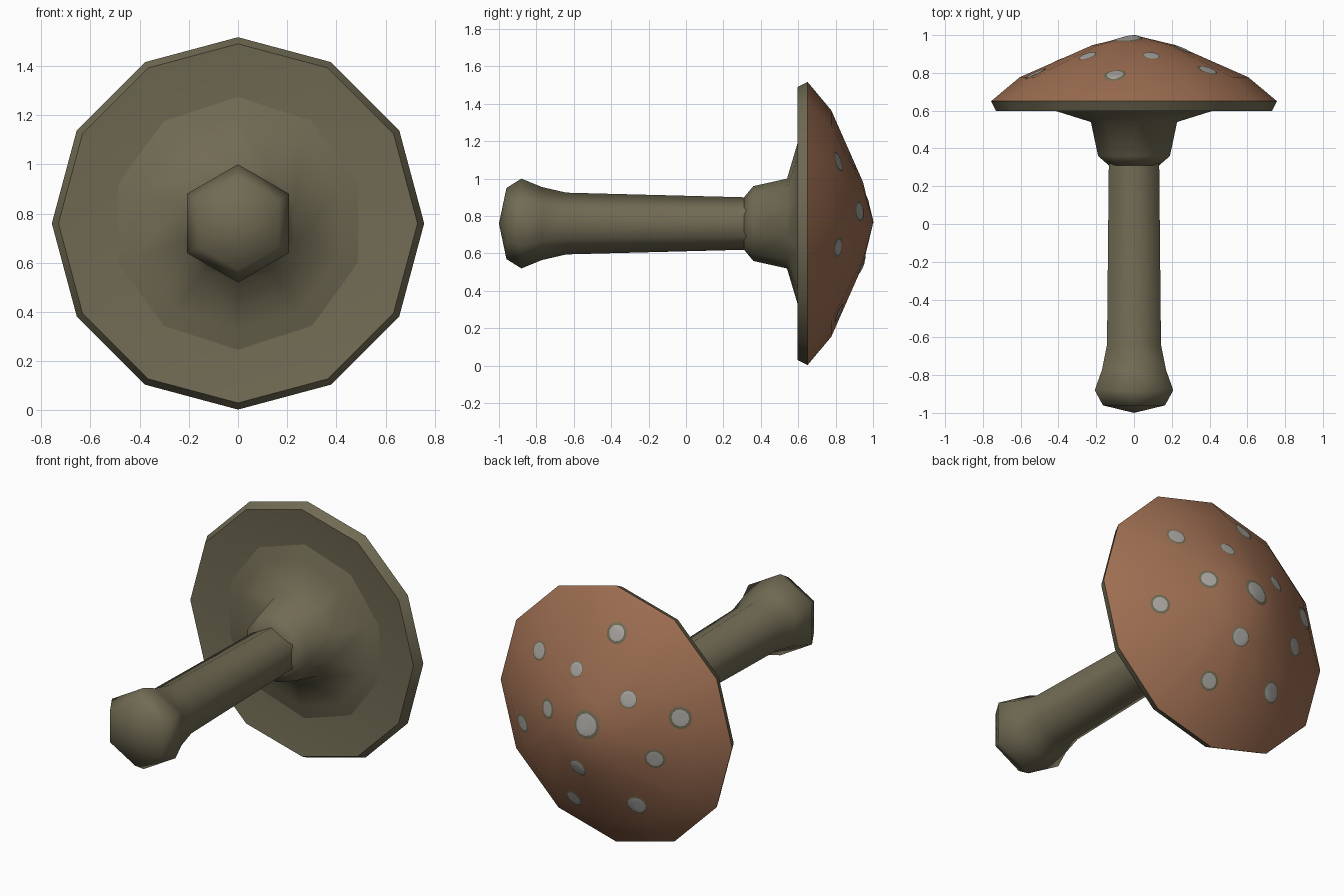
import bpy, bmesh, math
from mathutils import Vector
from mathutils.bvhtree import BVHTree

if "Cube" in bpy.data.objects:
    bpy.data.objects.remove(bpy.data.objects["Cube"])

CZ = 0.76  # height of the mushroom's axis


def material(name, rgb):
    m = bpy.data.materials.new(name)
    m.diffuse_color = (*rgb, 1)
    m.use_nodes = True
    m.node_tree.nodes["Principled BSDF"].inputs["Base Color"].default_value = m.diffuse_color
    return m


OLIVE = material("olive_flesh", (0.165, 0.147, 0.088))
BROWN = material("cap_brown", (0.345, 0.158, 0.085))
GREY = material("spot_grey", (0.40, 0.385, 0.36))


def finish(bm, name, mats, angle=66):
    bmesh.ops.recalc_face_normals(bm, faces=bm.faces)
    me = bpy.data.meshes.new(name)
    bm.to_mesh(me)
    bm.free()
    for m in mats:
        me.materials.append(m)
    ob = bpy.data.objects.new(name, me)
    bpy.context.collection.objects.link(ob)
    bpy.ops.object.select_all(action='DESELECT')
    ob.select_set(True)
    bpy.context.view_layer.objects.active = ob
    bpy.ops.object.shade_smooth_by_angle(angle=math.radians(angle))
    return ob


def lathe(profile, n):
    """Rings around the y axis; profile rows are (y, radius, x stretch)."""
    bm = bmesh.new()
    rings = []
    for y, r, *sx in profile:
        s = sx[0] if sx else 1
        if r == 0:
            rings.append([bm.verts.new((0, y, CZ))] * n)
            continue
        angs = [math.pi / 2 + 2 * math.pi * i / n for i in range(n)]
        rings.append([bm.verts.new((s * r * math.cos(a), y, CZ + r * math.sin(a)))
                      for a in angs])
    for a, b in zip(rings, rings[1:]):
        for i in range(n):
            j = (i + 1) % n
            bm.faces.new(list(dict.fromkeys((a[i], a[j], b[j], b[i]))))
    return bm


# Six-sided stem with bulbous foot
stem = lathe([(-1.0, 0), (-0.96, 0.19), (-0.88, 0.24), (-0.77, 0.195),
              (-0.64, 0.165), (0.32, 0.14, 1.1)], 6)
finish(stem, "stem", [OLIVE])

# Collar flaring out into the underside of the cap
collar = lathe([(0.31, 0), (0.31, 0.14), (0.36, 0.20), (0.54, 0.24),
                (0.598, 0.435), (0.63, 0.54)], 10)
finish(collar, "collar", [OLIVE])

# Twelve-sided cap: slightly hollow olive underside and rim, brown dome
cap = lathe([(0.625, 0), (0.622, 0.52), (0.597, 0.73), (0.65, 0.757),
             (0.777, 0.605), (0.947, 0.22), (1.0, 0)], 12)
for f in cap.faces:
    f.material_index = 1 if f.calc_center_median().y > 0.66 else 0
bmesh.ops.recalc_face_normals(cap, faces=cap.faces)
tree = BVHTree.FromBMesh(cap)
finish(cap, "cap", [OLIVE, BROWN])

# Grey spots with olive borders, draped on the dome: x, z offset, inner r, outer r
SPOTS = [(-0.10, 0.555, 0.045, 0.060), (0.388, 0.33, 0.045, 0.055),
         (0.092, 0.328, 0.040, 0.045), (-0.245, 0.241, 0.045, 0.050),
         (0.254, 0.066, 0.043, 0.058), (-0.52, 0.17, 0.048, 0.065),
         (-0.035, 0.07, 0.062, 0.080), (0.497, -0.127, 0.042, 0.056),
         (-0.398, -0.079, 0.046, 0.058), (0.046, -0.219, 0.048, 0.056),
         (0.16, -0.477, 0.043, 0.056), (-0.26, -0.40, 0.052, 0.062)]
N = 12
bm = bmesh.new()
for x, z, r_in, r_out in SPOTS:
    p, nrm, _, _ = tree.ray_cast(Vector((x, 2, CZ + z)), Vector((0, -1, 0)))
    u = nrm.cross(Vector((0, 0, 1))).normalized()
    v = nrm.cross(u)

    def drape(r, i, lift):
        a = 2 * math.pi * i / N
        q = p + (u * math.cos(a) + v * math.sin(a)) * r
        hit = tree.ray_cast(q + nrm * 0.5, -nrm)[0] or q
        return bm.verts.new(hit + nrm * lift)

    centre = drape(0, 0, 0.005)
    rings = [[drape(r, i, l) for i in range(N)]
             for r, l in ((r_in * 0.5, 0.005), (r_in, 0.005), (r_out, 0.003))]
    for i in range(N):
        j = (i + 1) % N
        bm.faces.new((centre, rings[0][i], rings[0][j]))
        for k in range(2):
            f = bm.faces.new((rings[k][i], rings[k + 1][i], rings[k + 1][j], rings[k][j]))
            f.material_index = k
for f in bm.faces:
    f.normal_update()
spots = finish(bm, "cap_spots", [GREY, OLIVE])
# Make sure the open plates face away from the cap
if sum(f.normal.y for f in spots.data.polygons) < 0:
    spots.data.flip_normals()
